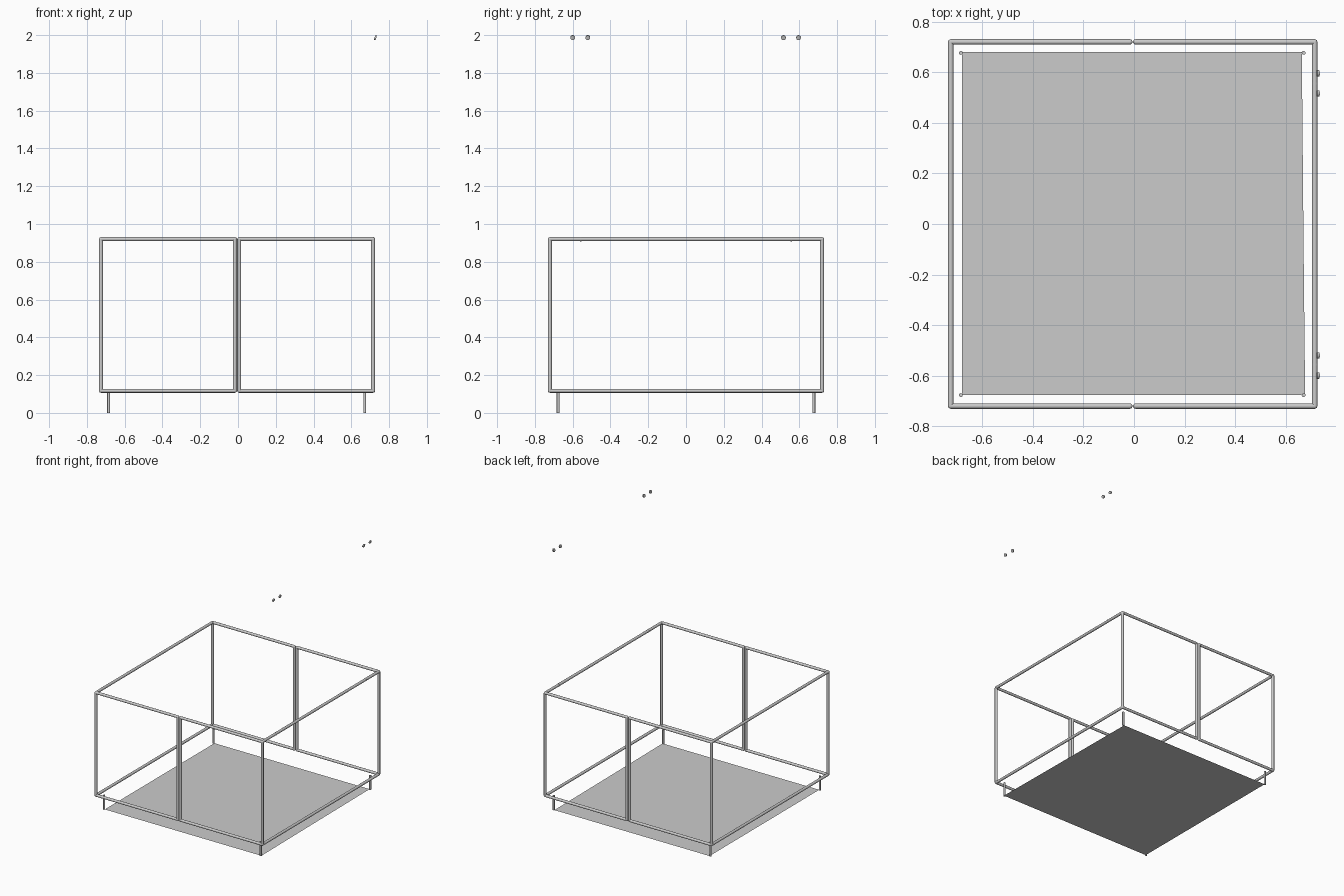
import bpy, bmesh, math
from mathutils import Vector

if "Cube" in bpy.data.objects:
    bpy.data.objects.remove(bpy.data.objects["Cube"])

CX = -0.005                    # seam between the two frame halves
W, D = 0.72, 0.7205            # half sizes of the frame centreline
Z0, Z1 = 0.117, 0.920          # lower and upper rail heights
R = 0.0105                     # tube radius


def tube(bm, a, b, r, sides=16):
    a, b = Vector(a), Vector(b)
    d = b - a
    mat = d.to_track_quat('Z', 'Y').to_matrix().to_4x4()
    mat.translation = (a + b) / 2
    bmesh.ops.create_cone(bm, cap_ends=True, segments=sides, radius1=r,
                          radius2=r, depth=d.length, matrix=mat)


def ball(bm, p, r):
    res = bmesh.ops.create_uvsphere(bm, u_segments=16, v_segments=8, radius=r)
    bmesh.ops.translate(bm, verts=res['verts'], vec=p)


def finish(bm, name, smooth=True):
    me = bpy.data.meshes.new(name)
    bm.to_mesh(me)
    bm.free()
    ob = bpy.data.objects.new(name, me)
    bpy.context.collection.objects.link(ob)
    if smooth:
        bpy.ops.object.select_all(action='DESELECT')
        ob.select_set(True)
        bpy.context.view_layer.objects.active = ob
        bpy.ops.object.shade_smooth_by_angle(angle=math.radians(40))
    return ob


# Two U-shaped tube frames meeting at the middle
for side, name in ((-1, "left_frame"), (1, "right_frame")):
    bm = bmesh.new()
    xi, xo = CX + side * 0.0115, CX + side * W
    plan = [(xi, -D), (xo, -D), (xo, D), (xi, D)]
    for z in (Z0, Z1):
        for p, q in zip(plan, plan[1:]):
            tube(bm, (*p, z), (*q, z), R)
        for p in plan:
            ball(bm, (*p, z), R)
    for p in plan:
        tube(bm, (*p, Z0), (*p, Z1), R)
    finish(bm, name)

# Short legs just inside the corners
for x, xn in ((-0.685, "left"), (0.671, "right")):
    for y, yn in ((-0.677, "front"), (0.677, "back")):
        bm = bmesh.new()
        tube(bm, (x, y, 0), (x, y, 0.113), 0.0075, 12)
        finish(bm, f"{yn}_{xn}_leg")

# Thin floor sheet, slightly out of square
bm = bmesh.new()
bm.faces.new([bm.verts.new(v) for v in (
    (-0.68, -0.677, 0.001), (0.677, -0.677, 0.001), (0.671, -0.1, 0.001),
    (0.664, 0.68, 0.001), (-0.68, 0.68, 0.001))])
finish(bm, "floor_sheet", False)

# Small clips on the right upper rail
for y, n in ((-0.556, "front"), (0.556, "back")):
    bm = bmesh.new()
    tube(bm, (CX + W, y - 0.004, Z1), (CX + W, y + 0.004, Z1), R + 0.001)
    finish(bm, f"{n}_rail_clip")

# Pairs of slightly tilted discs high up on the right side
axis = Vector((1, 0, -0.3)).normalized() * 0.0045
for y in (-0.60, -0.52, 0.516, 0.596):
    c = Vector((0.7275, y, 1.9865))
    bm = bmesh.new()
    tube(bm, c - axis, c + axis, 0.0125, 20)
    finish(bm, "hanger_disc")
